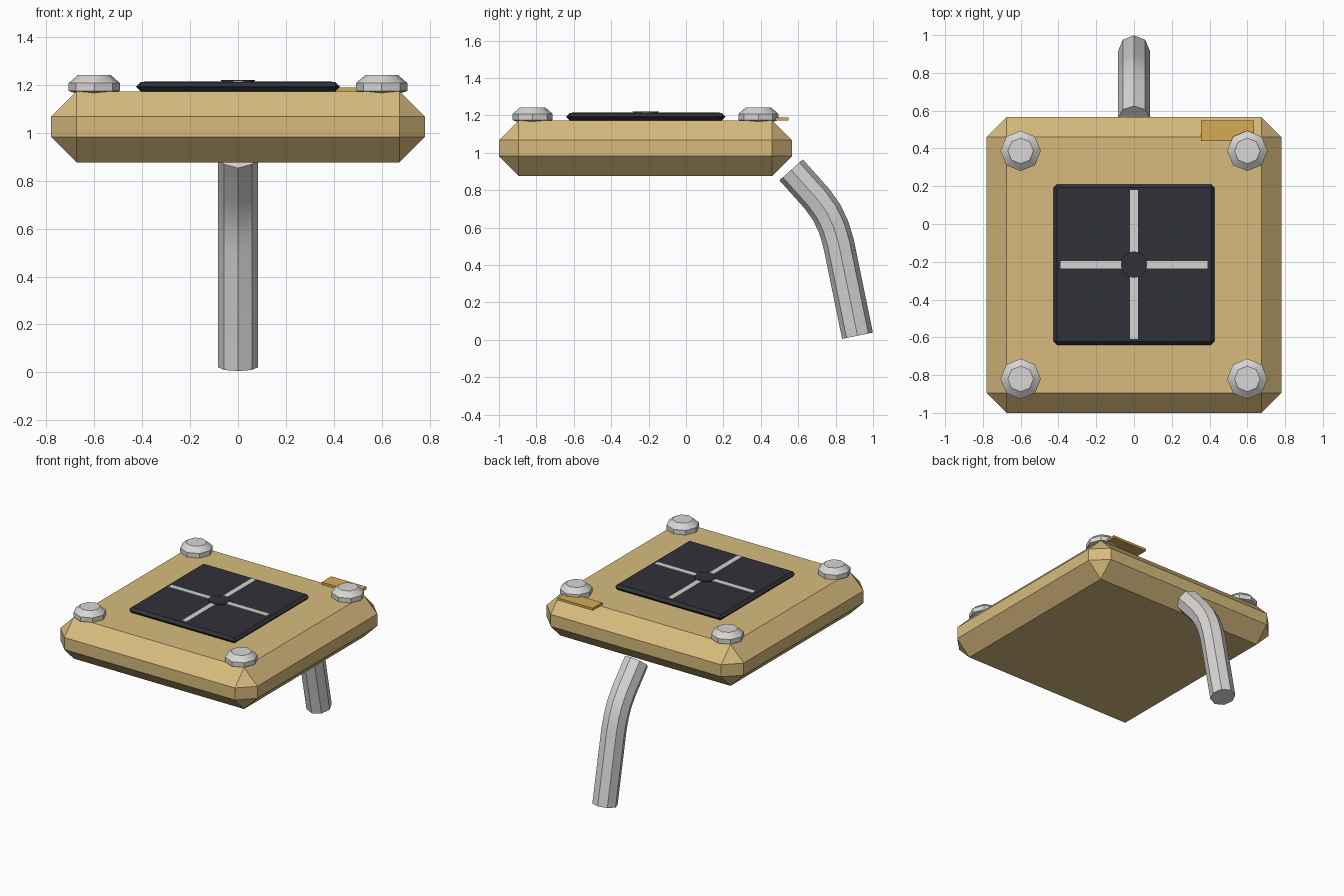
import bpy, bmesh, math
from mathutils import Vector

default = bpy.data.objects.get("Cube")
if default:
    bpy.data.objects.remove(default, do_unlink=True)


def material(name, rgb):
    m = bpy.data.materials.new(name)
    m.use_nodes = True
    col = (*rgb, 1)
    m.diffuse_color = col
    for n in m.node_tree.nodes:
        if n.type == 'BSDF_PRINCIPLED':
            n.inputs["Base Color"].default_value = col
            n.inputs["Roughness"].default_value = 0.7
    return m


tan = material("tan", (0.68, 0.50, 0.205))
steel = material("steel grey", (0.68, 0.67, 0.66))
charcoal = material("charcoal", (0.03, 0.03, 0.04))
pale = material("pale grey", (0.66, 0.67, 0.63))
amber = material("amber", (0.68, 0.40, 0.09))


def finish(name, bm, mat, smooth=None):
    bmesh.ops.recalc_face_normals(bm, faces=bm.faces)
    me = bpy.data.meshes.new(name)
    bm.to_mesh(me)
    bm.free()
    me.materials.append(mat)
    ob = bpy.data.objects.new(name, me)
    bpy.context.collection.objects.link(ob)
    if smooth:
        bpy.ops.object.select_all(action='DESELECT')
        ob.select_set(True)
        bpy.context.view_layer.objects.active = ob
        bpy.ops.object.shade_smooth_by_angle(angle=math.radians(smooth))
    return ob


def box(name, lo, hi, mat, chamfer=0):
    bm = bmesh.new()
    bmesh.ops.create_cube(bm, size=1)
    for v in bm.verts:
        v.co = Vector([h if c > 0 else l for c, l, h in zip(v.co, lo, hi)])
    if chamfer:
        bmesh.ops.bevel(bm, geom=bm.edges[:], offset=chamfer, segments=1,
                        affect='EDGES', profile=0.5)
    return finish(name, bm, mat)


def sweep(name, stations, sides, mat, smooth):
    """Closed tube through (centre, axis direction in the YZ plane, radius)."""
    bm = bmesh.new()
    rings = []
    for centre, axis, r in stations:
        side = Vector((1, 0, 0))
        up = Vector(axis).normalized().cross(side)
        angles = [2 * math.pi * i / sides for i in range(sides)]
        rings.append([bm.verts.new(Vector(centre) + r * (math.cos(a) * side + math.sin(a) * up))
                      for a in angles])
    for a, b in zip(rings, rings[1:]):
        for i in range(sides):
            j = (i + 1) % sides
            bm.faces.new((a[i], a[j], b[j], b[i]))
    bm.faces.new(rings[0])
    bm.faces.new(rings[-1])
    return finish(name, bm, mat, smooth)


def lathe(name, x, y, profile, sides, mat, smooth=None):
    return sweep(name, [((x, y, z), (0, 0, 1), r) for r, z in profile], sides, mat, smooth)


# Chamfered main slab
MID = -0.217
box("body", (-0.78, MID - 0.783, 0.877), (0.78, MID + 0.783, 1.173), tan, 0.105)

# Dark panel with a pale cross and a round hub
PY = -0.215
box("panel", (-0.425, PY - 0.425, 1.173), (0.425, PY + 0.425, 1.212), charcoal, 0.018)
box("cross_bar_x", (-0.39, PY - 0.02, 1.209), (0.39, PY + 0.02, 1.217), pale)
box("cross_bar_y", (-0.02, PY - 0.395, 1.209), (0.02, PY + 0.395, 1.218), pale)
lathe("hub", 0, PY, [(0.07, 1.205), (0.07, 1.221)], 16, charcoal)

# Corner bolts
bolt = [(0.07, 1.163), (0.107, 1.175), (0.107, 1.208), (0.068, 1.242)]
for x, side in ((-0.6, "right"), (0.6, "left")):
    for y, end in ((-0.82, "front"), (0.387, "back")):
        lathe(f"bolt_{end}_{side}", x, y, bolt, 8, steel, 40)

# Small tab at the rear edge
box("tab", (0.355, 0.44, 1.173), (0.635, 0.548, 1.19), amber)

# Bent pipe behind the slab
path = [Vector((0, y, z)) for y, z in
        ((0.562, 0.909), (0.70, 0.755), (0.752, 0.682), (0.788, 0.607),
         (0.815, 0.519), (0.917, 0.022))]
stations = []
for i, p in enumerate(path):
    before = (p - path[i - 1]).normalized() if i else Vector()
    after = (path[i + 1] - p).normalized() if i < len(path) - 1 else Vector()
    stations.append((p, before + after, 0.084))
sweep("pipe", stations, 8, steel, 30)
